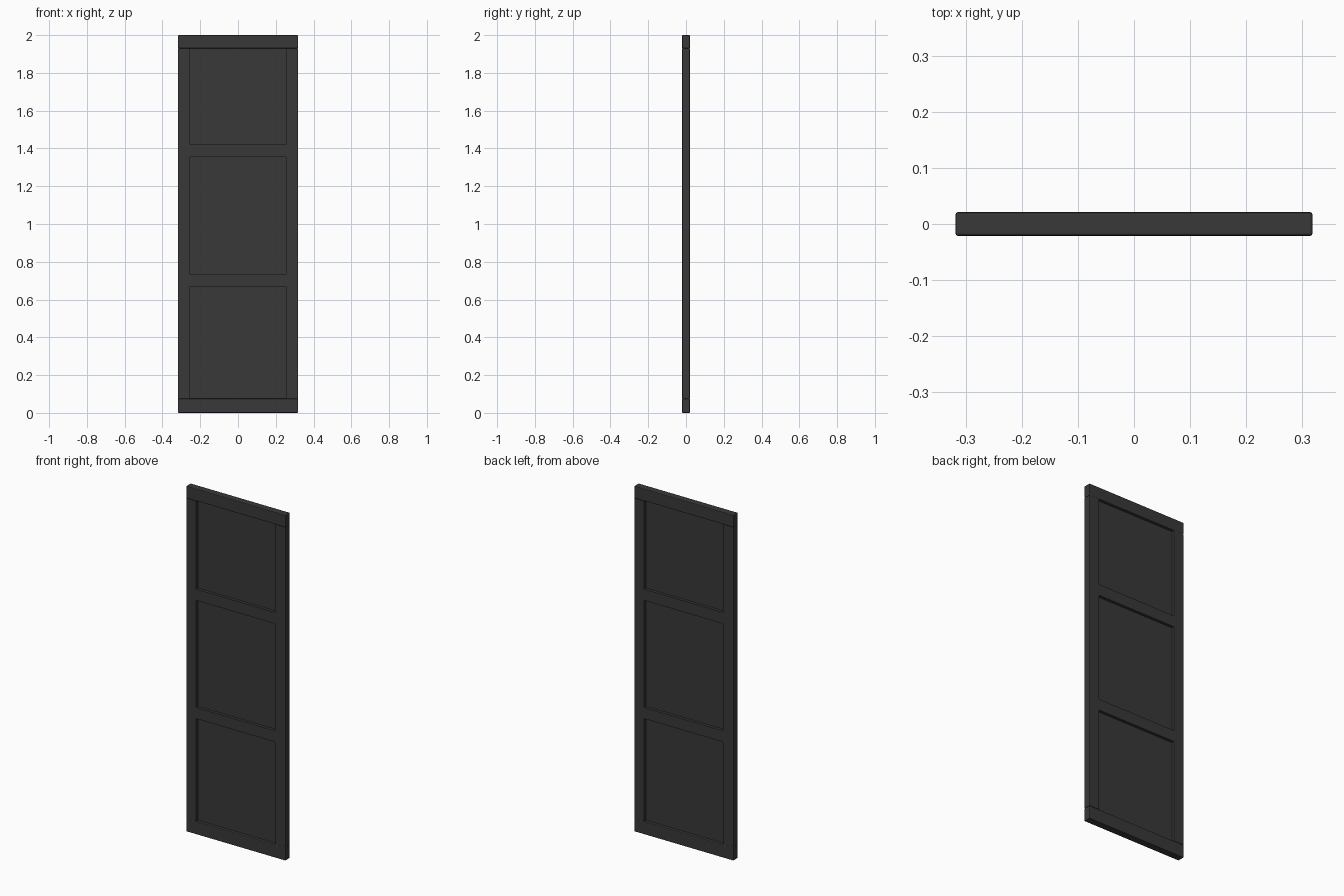
import bpy, bmesh

if "Cube" in bpy.data.objects:
    bpy.data.objects.remove(bpy.data.objects["Cube"])

HALF_W, HALF_D, STILE = 0.318, 0.021, 0.065
INNER = HALF_W - STILE

mat = bpy.data.materials.new("dark_grey")
mat.diffuse_color = (0.04, 0.04, 0.04, 1)
mat.use_nodes = True
mat.node_tree.nodes["Principled BSDF"].inputs["Base Color"].default_value = mat.diffuse_color


def box(name, x0, x1, half_d, z0, z1, bevel_test=None, width=0.004):
    """Box part; bevels the edges whose midpoint passes bevel_test."""
    bm = bmesh.new()
    bmesh.ops.create_cube(bm, size=1)
    for v in bm.verts:
        v.co.x = x0 if v.co.x < 0 else x1
        v.co.y = -half_d if v.co.y < 0 else half_d
        v.co.z = z0 if v.co.z < 0 else z1
    if bevel_test:
        edges = [e for e in bm.edges
                 if bevel_test((e.verts[0].co + e.verts[1].co) / 2)]
        bmesh.ops.bevel(bm, geom=edges, offset=width, segments=2,
                        profile=0.5, affect='EDGES')
    mesh = bpy.data.meshes.new(name)
    bm.to_mesh(mesh)
    bm.free()
    ob = bpy.data.objects.new(name, mesh)
    bpy.context.collection.objects.link(ob)
    mesh.materials.append(mat)
    return ob


# Top and bottom rails, rounded on every edge
box("bottom_rail", -HALF_W, HALF_W, HALF_D, 0, 0.076, lambda c: True)
box("top_rail", -HALF_W, HALF_W, HALF_D, 1.93, 2.0, lambda c: True)

# Upright stiles, rounded along the outer vertical edges
for side, label in ((-1, "left"), (1, "right")):
    xs = sorted((side * INNER, side * HALF_W))
    box(label + "_stile", xs[0], xs[1], HALF_D, 0.076, 1.93,
        lambda c, s=side: c.x * s > HALF_W - 0.001)

# Middle rails, flush with the stiles
for i, (z0, z1) in enumerate(((0.67, 0.735), (1.42, 1.355))):
    box(f"middle_rail_{i + 1}", -INNER, INNER, HALF_D, min(z0, z1), max(z0, z1))

# Thin recessed panels between the rails
for i, (z0, z1) in enumerate(((0.076, 0.67), (0.735, 1.355), (1.42, 1.93))):
    box(f"panel_{i + 1}", -INNER, INNER, 0.004, z0, z1)
